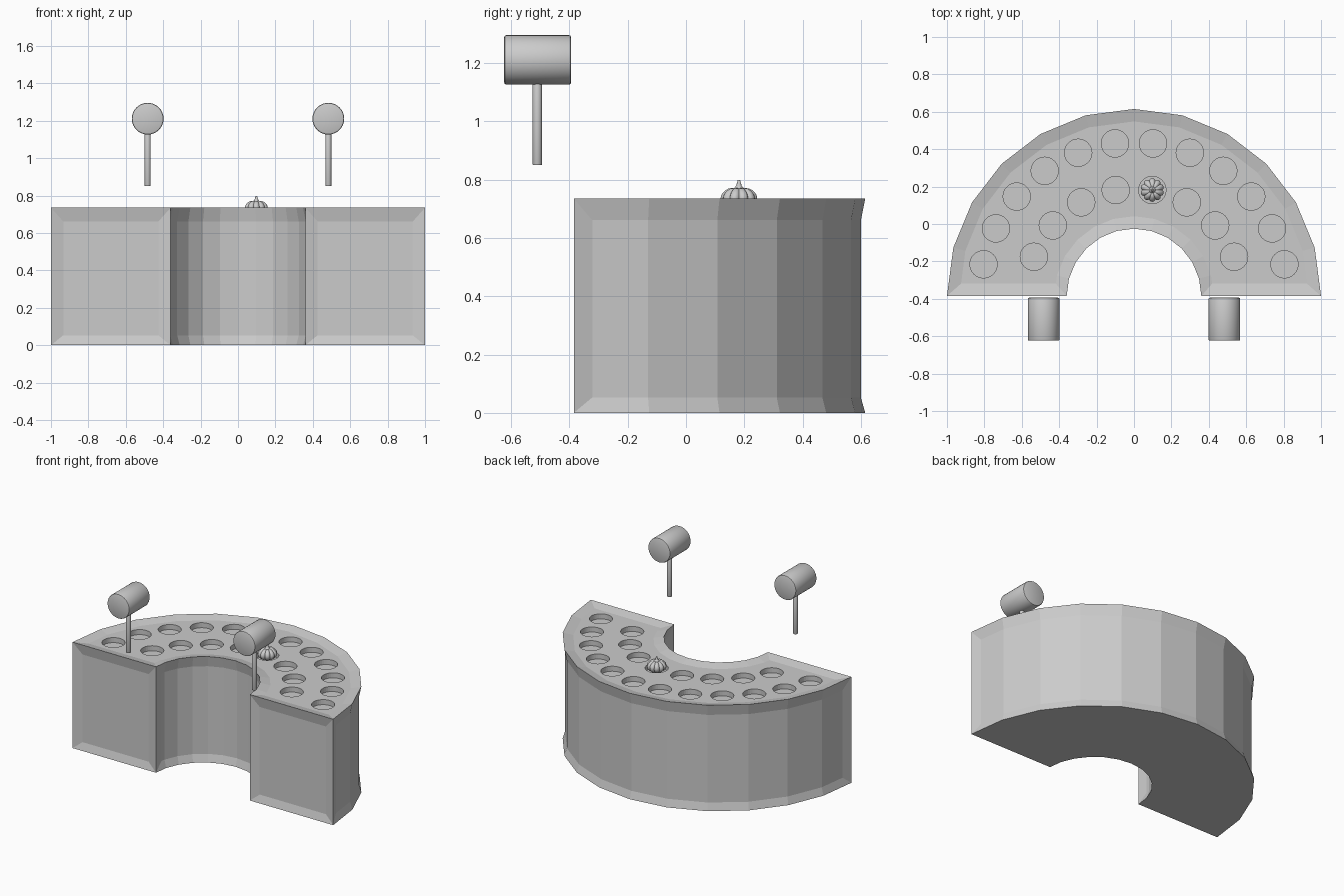
import bpy, bmesh, math
from mathutils import Matrix, Vector

cube = bpy.data.objects.get("Cube")
if cube:
    bpy.data.objects.remove(cube, do_unlink=True)

FRONT = -0.385          # y of the flat ends and centre of the arcs
HEIGHT = 0.735
OUTER, INNER = 1.0, 0.36
RECESS = 0.015
STEPS = 12

gray = bpy.data.materials.new("plain_gray")
gray.use_nodes = True
color = (0.6, 0.6, 0.6, 1)
gray.diffuse_color = color
gray.node_tree.nodes["Principled BSDF"].inputs["Base Color"].default_value = color


def make(name, bm, smooth=None):
    bmesh.ops.recalc_face_normals(bm, faces=bm.faces)
    mesh = bpy.data.meshes.new(name)
    bm.to_mesh(mesh)
    bm.free()
    mesh.materials.append(gray)
    obj = bpy.data.objects.new(name, mesh)
    bpy.context.collection.objects.link(obj)
    bpy.ops.object.select_all(action="DESELECT")
    bpy.context.view_layer.objects.active = obj
    obj.select_set(True)
    if smooth:
        bpy.ops.object.shade_smooth_by_angle(angle=math.radians(smooth))
    return obj


def polar(radius, angle, z):
    return Vector((radius * math.cos(angle), FRONT + radius * math.sin(angle), z))


def cylinder(bm, center, radius, depth, sides, tilt=0.0, radius2=None):
    m = Matrix.Translation(center) @ Matrix.Rotation(tilt, 4, "X")
    bmesh.ops.create_cone(bm, cap_ends=True, segments=sides, radius1=radius,
                          radius2=radius if radius2 is None else radius2,
                          depth=depth, matrix=m)


# Half-ring cabinet: sweep a rectangle around the arc
bm = bmesh.new()
rings = []
for i in range(STEPS + 1):
    a = math.pi * i / STEPS
    rings.append([bm.verts.new(polar(r, a, z)) for r, z in
                  ((INNER, 0), (OUTER, 0), (OUTER, HEIGHT), (INNER, HEIGHT))])
sides = {1: [], 2: [], 3: []}      # outer wall, top, inner wall
for p, q in zip(rings, rings[1:]):
    for k in range(4):
        n = (k + 1) % 4
        face = bm.faces.new((p[k], p[n], q[n], q[k]))
        if k:
            sides[k].append(face)
ends = [[bm.faces.new(r)] for r in (rings[0], rings[-1])]
bmesh.ops.recalc_face_normals(bm, faces=bm.faces)

# Sunken framed panels on every side but the bottom
for region in list(sides.values()) + ends:
    bmesh.ops.inset_region(bm, faces=region, thickness=0.066, depth=-RECESS,
                           use_even_offset=True, use_boundary=True)
    if region is not sides[2]:
        for v in {v for f in region for v in f.verts}:
            v.co.z = 0.053 if v.co.z < HEIGHT / 2 else 0.661
cabinet = make("cabinet", bm)

# Two rows of round holes in the top
row_outer = [polar(0.822, math.radians(90 + 14.2 * (i - 5.5)), HEIGHT) for i in range(12)]
row_inner = [polar(0.575, math.radians(90 + 19.6 * (i - 3.5)), HEIGHT) for i in range(8)]
bm = bmesh.new()
for c in row_outer + row_inner:
    cylinder(bm, c, 0.073, 0.1, 32)
cutter = make("hole_cutter", bm)
cutter.hide_render = True
mod = cabinet.modifiers.new("holes", "BOOLEAN")
mod.operation = "DIFFERENCE"
mod.solver = "EXACT"
mod.object = cutter
bpy.context.view_layer.objects.active = cabinet
bpy.ops.object.modifier_apply(modifier=mod.name)
bpy.data.objects.remove(cutter, do_unlink=True)

# Pumpkin in one of the inner holes: ribbed, dimpled ball
spot = row_inner[3]
bm = bmesh.new()
bmesh.ops.create_uvsphere(bm, u_segments=60, v_segments=16, radius=1)
for v in bm.verts:
    a = math.atan2(v.co.y, v.co.x)
    flat = math.hypot(v.co.x, v.co.y)
    rib = 0.84 + 0.16 * abs(math.sin(5 * a)) ** 0.6
    dimple = 1 - 0.3 * max(0, 1 - flat / 0.5)
    v.co = spot + Vector((v.co.x * rib * 0.063, v.co.y * rib * 0.063,
                          v.co.z * dimple * (0.7 + 0.3 * rib) * 0.042))
make("pumpkin", bm, 40)

# Pumpkin stem: flared foot and tapering tip
bm = bmesh.new()
cylinder(bm, spot + Vector((0, 0, 0.036)), 0.022, 0.016, 10, radius2=0.010)
cylinder(bm, spot + Vector((0, 0, 0.053)), 0.010, 0.022, 10, radius2=0.004)
make("pumpkin_stem", bm, 40)

# Pair of mallets floating in front of the ends
for side, x in (("left", 0.483), ("right", -0.483)):
    for part, center, radius, depth, tilt, round_off in (
            ("head", (x, -0.509, 1.211), 0.085, 0.23, math.pi / 2, 0.008),
            ("handle", (x, -0.51, 0.995), 0.016, 0.29, 0, 0.003)):
        bm = bmesh.new()
        cylinder(bm, Vector(center), radius, depth, 32, tilt)
        rims = [e for e in bm.edges if any(len(f.verts) > 4 for f in e.link_faces)]
        bmesh.ops.bevel(bm, geom=rims, offset=round_off, segments=2,
                        profile=0.5, affect="EDGES")
        make(f"{side}_mallet_{part}", bm, 40)
